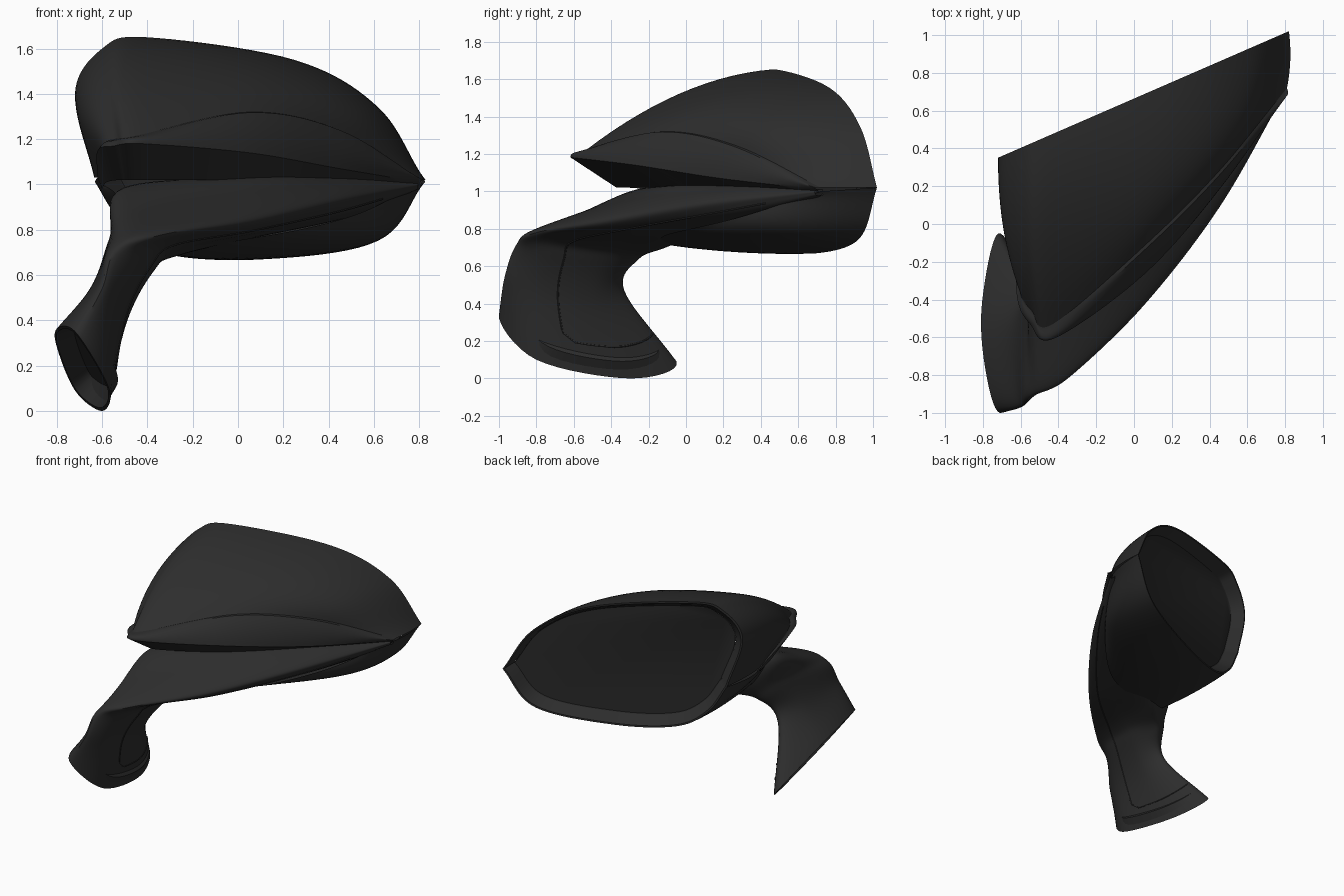
import bpy, bmesh, math
from mathutils import Vector as V

if "Cube" in bpy.data.objects:
    bpy.data.objects.remove(bpy.data.objects["Cube"])


def material(name, c):
    m = bpy.data.materials.new(name)
    m.diffuse_color = (c, c, c, 1)
    m.use_nodes = True
    m.node_tree.nodes["Principled BSDF"].inputs["Base Color"].default_value = m.diffuse_color
    return m


BODY = material("black_plastic", 0.026)
GLASS = material("dark_glass", 0.022)


def spline(pts, n=10, closed=False):
    """Smooth curve through the points, n samples per span."""
    p = [V(q) for q in pts]
    if closed:
        p = [p[-1]] + p + p[:2]
    else:
        p = [2 * p[0] - p[1]] + p + [2 * p[-1] - p[-2]]
    out = []
    for i in range(1, len(p) - 2):
        a, b, c, d = p[i - 1:i + 3]
        for k in range(n):
            t = k / n
            out.append(0.5 * (2 * b + (c - a) * t + (2 * a - 5 * b + 4 * c - d) * t * t
                              + (3 * b - a - 3 * c + d) * t ** 3))
    return out if closed else out + [p[-2]]


def build(name, rows, closed=False, cap=False, mat=BODY):
    """Skin a grid of rows into a mesh object."""
    bm = bmesh.new()
    vs = [[bm.verts.new(q) for q in r] for r in rows]
    n = len(rows[0])
    for a, b in zip(vs, vs[1:]):
        for j in range(n if closed else n - 1):
            k = (j + 1) % n
            bm.faces.new((a[j], a[k], b[k], b[j]))
    if cap:
        bm.faces.new(vs[0])
    bmesh.ops.remove_doubles(bm, verts=bm.verts, dist=0.0005)
    bmesh.ops.recalc_face_normals(bm, faces=bm.faces)
    me = bpy.data.meshes.new(name)
    bm.to_mesh(me)
    bm.free()
    me.materials.append(mat)
    ob = bpy.data.objects.new(name, me)
    bpy.context.collection.objects.link(ob)
    bpy.ops.object.select_all(action='DESELECT')
    ob.select_set(True)
    bpy.context.view_layer.objects.active = ob
    bpy.ops.object.shade_smooth_by_angle(angle=math.radians(35))
    return ob


def bulge(a, m, b, n=14):
    """Rows blending curve a to curve b, pulled toward curve m."""
    return [[p * (1 - t) ** 2 + q * 2 * t * (1 - t) + r * t * t for p, q, r in zip(a, m, b)]
            for t in (i / n for i in range(n + 1))]


def rim(pts):
    """The rim lies in one upright slanted plane."""
    return spline([(x, 0.664 + 0.435 * x, z) for x, z in pts])


# rim outline, upper and lower halves, left to tip
rim_top = rim([(-.62, 1.03), (-.72, 1.40), (-.60, 1.60), (-.40, 1.65), (.25, 1.55), (.62, 1.34), (.82, 1.02)])
rim_low = rim([(-.62, 1.03), (-.50, .83), (-.30, .70), (.10, .67), (.61, .75), (.82, 1.02)])

# upper cap
cap_mid = spline([(-.65, .1, 1.03), (-.72, -.05, 1.33), (-.62, -.1, 1.52), (-.42, 0, 1.62),
                  (.15, .2, 1.56), (.58, .45, 1.38), (.84, .87, 1.02)])
seam = spline([(-.62, 0, 1.03), (-.61, -.33, 1.17), (-.54, -.46, 1.20), (-.43, -.53, 1.22),
               (.05, -.12, 1.32), (.45, .28, 1.24), (.81, .72, 1.02)])
build("upper_cap", bulge(rim_top, cap_mid, seam))

# indicator strip with a lip, and the groove under it
lip = spline([(-.62, -.02, 1.03), (-.62, -.38, 1.15), (-.55, -.53, 1.17), (-.42, -.605, 1.18),
              (.05, -.27, 1.14), (.45, .18, 1.07), (.805, .70, 1.01)])
groove = spline([(-.60, 0, .98), (-.58, -.2, 1.01), (-.52, -.31, 1.02), (-.42, -.36, 1.02),
                 (.05, -.08, 1.02), (.45, .30, 1.02), (.80, .71, 1.0)])
edge = [p + V((.005, -.018, -.002)) for p in seam]
strip_mid = [(p + q) / 2 + V((.01, -.03, .015)) for p, q in zip(edge, lip)]
build("indicator_strip", [seam] + bulge(edge, strip_mid, lip, 8) + [groove])

# lower shell
low_mid = spline([(-.65, .1, 1.0), (-.56, .1, .86), (-.33, .2, .68), (.12, .3, .66), (.66, .5, .75), (.84, .87, 1.01)])
low_in = spline([(-.60, 0, 1.0), (-.53, -.2, .95), (-.35, -.15, .73), (.10, -.1, .77), (.50, .28, .86), (.80, .72, 1.0)])
build("lower_shell", bulge(rim_low, low_mid, low_in))

# rim lip and mirror glass
loop = rim_top + rim_low[-2:0:-1]


def inset(s, depth):
    c = V((.05, .664 + .435 * .05, 1.15))
    return [c + V(((p.x - c.x) * (1 - s * .75), (p.y - c.y) * (1 - s * .75), (p.z - c.z) * (1 - s * 1.3)))
            + V((.4, -.917, 0)) * depth for p in loop]


build("rim_lip", [loop, inset(.02, 0), inset(.10, .08)], closed=True)
build("mirror_glass", [inset(.10, .075), inset(.11, .08)][::-1], closed=True, cap=True, mat=GLASS)

# foot, arm and lower wing: one blade swept from the foot to the tip
# each section: front, outer front, outer back, back, inner back, inner front
sections = [
    [(-.71, -1.0, .34), (-.57, -.80, .10), (-.60, -.30, 0), (-.72, -.05, .09), (-.805, -.42, .30), (-.79, -.75, .37)],
    [(-.60, -.97, .54), (-.51, -.80, .45), (-.49, -.48, .40), (-.55, -.33, .47), (-.64, -.50, .54), (-.64, -.80, .55)],
    [(-.54, -.91, .71), (-.41, -.76, .66), (-.37, -.45, .62), (-.43, -.25, .64), (-.55, -.35, .76), (-.57, -.72, .74)],
    [(-.36, -.81, .79), (-.30, -.70, .75), (-.26, -.40, .71), (-.28, -.10, .71), (-.50, -.25, .98), (-.46, -.58, .88)],
    [(.05, -.42, .86), (.06, -.38, .81), (.06, -.20, .78), (.05, .10, .78), (.05, -.05, 1.02), (.04, -.22, .97)],
    [(.45, .09, .94), (.46, .13, .90), (.48, .25, .87), (.50, .45, .87), (.45, .33, 1.02), (.45, .20, 1.0)],
    [(.795, .69, 1.0), (.795, .69, .99), (.795, .70, .98), (.79, .73, .98), (.79, .73, 1.01), (.79, .71, 1.01)],
]
rails = [spline(r) for r in zip(*sections)]
rows = [spline(r, 8, True) for r in zip(*rails)]
# hollow mounting face of the foot
mid = sum(rows[0], V()) / len(rows[0])
rings = [[mid + (p - mid) * s + V((.79, .16, .59)) * d for p in rows[0]] for s, d in ((.78, .08), (.93, 0))]
build("arm_and_wing", rings + rows, closed=True, cap=True)

# thin seam line around the arm's outer panel
path = [rows[4][j] for j in range(23, 11, -1)] + [rows[i][11] for i in range(5, 56)]
tube = []
for i, p in enumerate(path):
    t = (path[min(i + 1, len(path) - 1)] - path[max(i - 1, 0)]).normalized()
    a = t.orthogonal().normalized()
    b = t.cross(a)
    tube.append([p + .005 * (a * math.cos(k * math.pi / 3) + b * math.sin(k * math.pi / 3)) for k in range(6)])
# keep neighbouring rings aligned by matching each to the nearest start point
for i in range(1, len(tube)):
    k = min(range(6), key=lambda j: (tube[i][j] - path[i] - tube[i - 1][0] + path[i - 1]).length)
    tube[i] = tube[i][k:] + tube[i][:k]
build("arm_seam", tube, closed=True)
